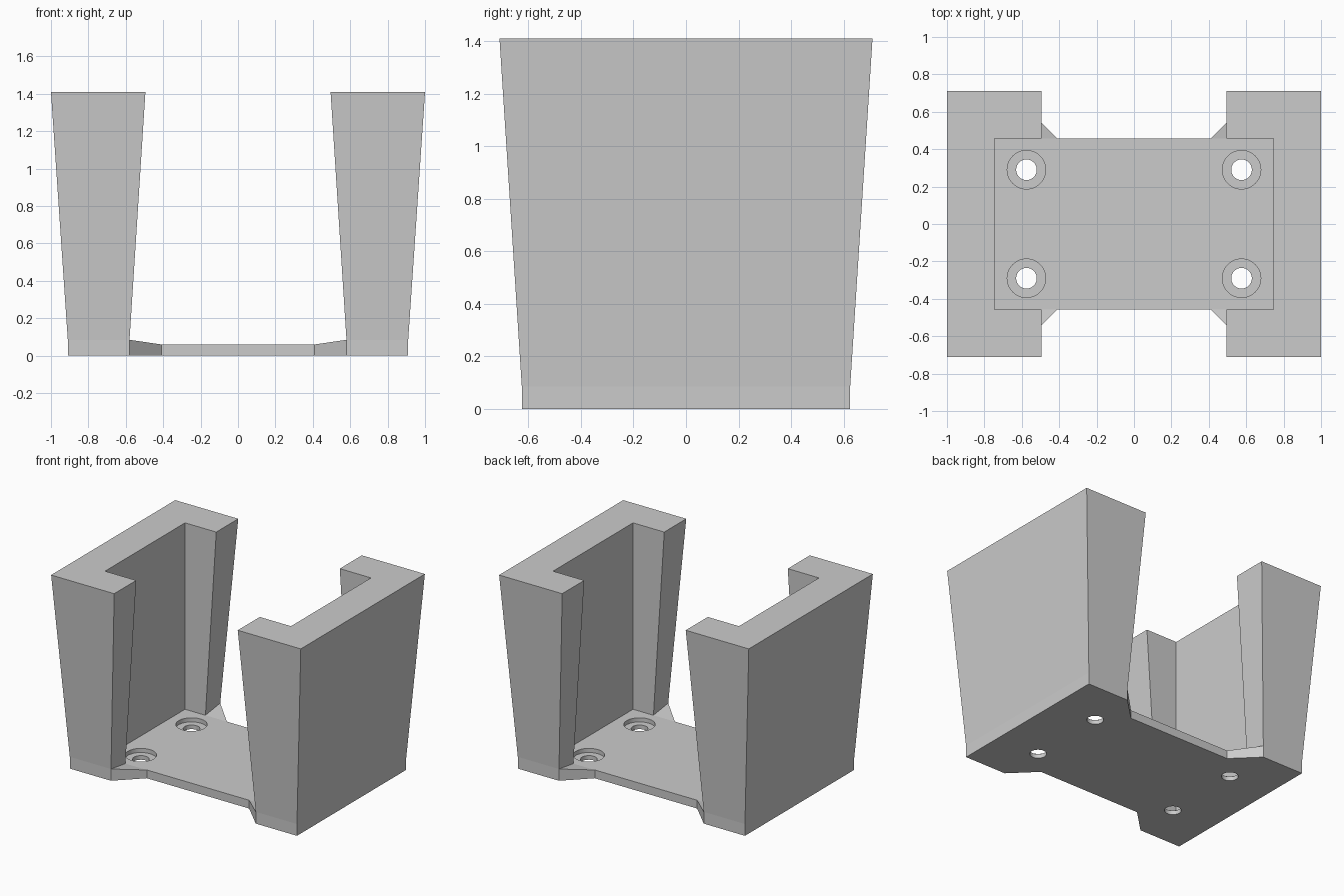
import bpy, bmesh

if "Cube" in bpy.data.objects:
    bpy.data.objects.remove(bpy.data.objects["Cube"])

FLOOR, STEP, TOP = 0.06, 0.085, 1.41
PY, PX = 0.458, 0.745          # pocket half sizes

# One quarter of the bracket: named corner points
P = {
    # underside
    'a': (0, 0, 0), 'b': (0, PY, 0), 'c': (0.41, PY, 0),
    'd': (0.58, 0.625, 0), 'e': (0.91, 0.625, 0), 'f': (0.91, 0, 0),
    # floor of the pocket
    'A': (0, 0, FLOOR), 'B': (0, PY, FLOOR), 'C': (0.41, PY, FLOOR),
    'P': (0.5816, PY, FLOOR), 'Q': (PX, PY, FLOOR), 'R': (PX, 0, FLOOR),
    # start of the outer taper
    'D': (0.58, 0.625, STEP), 'E': (0.91, 0.625, STEP), 'F': (0.91, 0, STEP),
    # rim
    '1': (0.495, 0.71, TOP), '2': (1, 0.71, TOP), '3': (1, 0, TOP),
    '4': (PX, 0, TOP), '5': (PX, PY, TOP), '6': (0.495, PY, TOP),
}
FACES = ['abcdef', 'ABCPQR', 'bcCB', 'cdDC', 'deED', 'efFE', 'CDP',
         'DE21', 'EF32', 'PD16', 'PQ56', 'QR45', '123456',
         'abBA', 'afF34RA']    # last two lie on the mirror planes


def make_object(name, bm):
    bmesh.ops.recalc_face_normals(bm, faces=bm.faces)
    me = bpy.data.meshes.new(name)
    bm.to_mesh(me)
    bm.free()
    ob = bpy.data.objects.new(name, me)
    bpy.context.collection.objects.link(ob)
    return ob


bm = bmesh.new()
v = {k: bm.verts.new(co) for k, co in P.items()}
for f in FACES:
    bm.faces.new([v[k] for k in f])
bracket = make_object('cradle_bracket', bm)


# Stepped screw hole
def hole_cutter(name, radius, z0, z1):
    bpy.ops.mesh.primitive_cylinder_add(
        vertices=48, radius=radius, depth=z1 - z0,
        location=(0.575, 0.29, (z0 + z1) / 2))
    ob = bpy.context.object
    ob.name = name
    ob.hide_render = True
    return ob


cutters = [hole_cutter('screw_hole_cutter', 0.055, -0.1, 0.2),
           hole_cutter('counterbore_cutter', 0.103, 0.03, 0.2)]
for c in cutters:
    m = bracket.modifiers.new(c.name, 'BOOLEAN')
    m.operation, m.solver, m.object = 'DIFFERENCE', 'EXACT', c

# Bake the holes, remove the mirror-plane caps, then mirror both ways
bpy.context.view_layer.update()
deps = bpy.context.evaluated_depsgraph_get()
bm = bmesh.new()
bm.from_object(bracket, deps)
caps = [f for f in bm.faces if any(all(abs(w.co[i]) < 1e-5 for w in f.verts)
                                   for i in (0, 1))]
bmesh.ops.delete(bm, geom=caps, context='FACES')
bracket.modifiers.clear()
bm.to_mesh(bracket.data)
bm.free()
for c in cutters:
    bpy.data.objects.remove(c)
mirror = bracket.modifiers.new('mirror', 'MIRROR')
mirror.use_axis = (True, True, False)

# Smooth only the round hole walls
bpy.ops.object.select_all(action='DESELECT')
bracket.select_set(True)
bpy.context.view_layer.objects.active = bracket
bpy.ops.object.shade_smooth_by_angle(angle=0.3)
for f in bracket.data.polygons:
    f.use_smooth = f.area < 0.002
